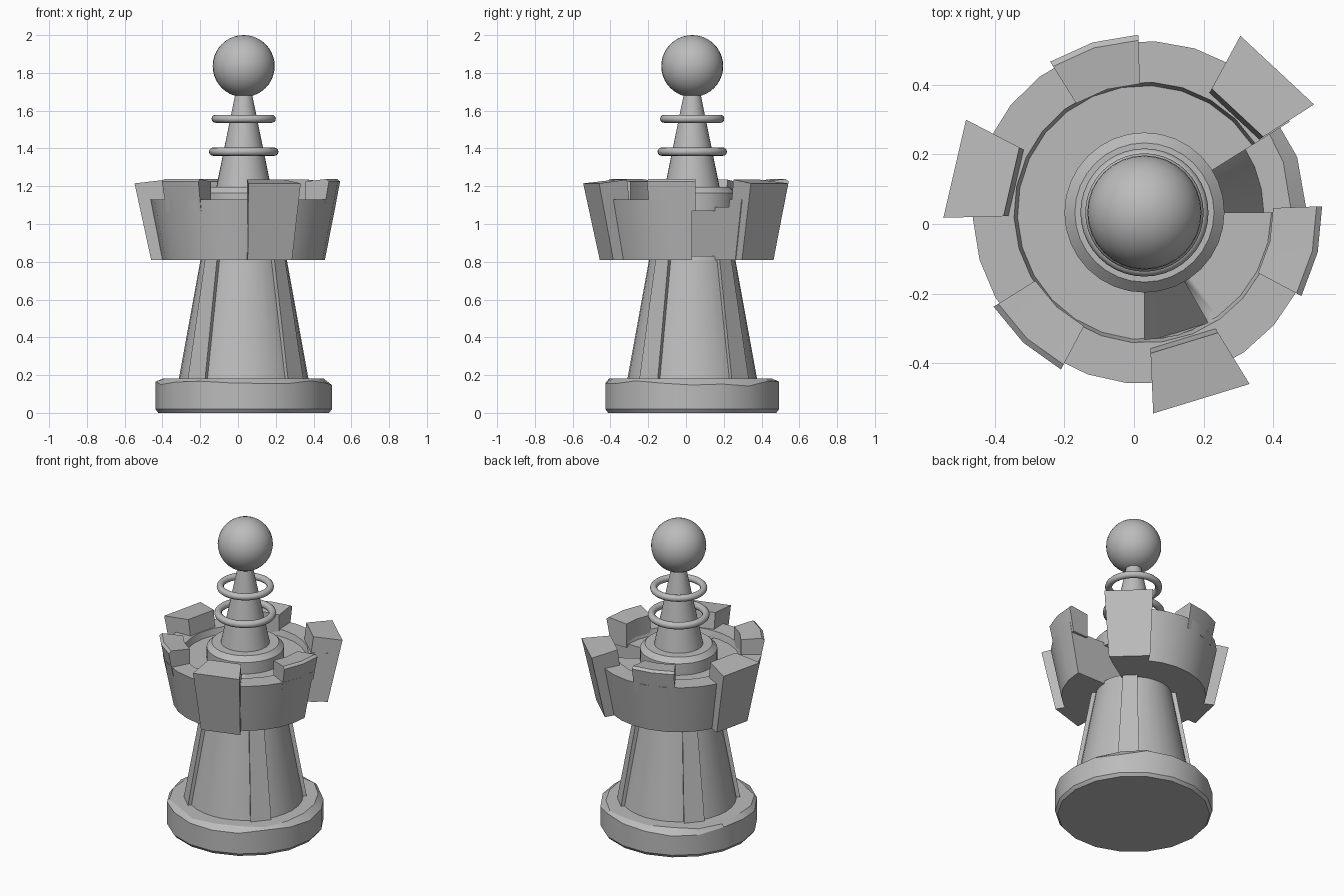
import bpy, bmesh, math, random
from mathutils import Vector

if "Cube" in bpy.data.objects:
    bpy.data.objects.remove(bpy.data.objects["Cube"])

random.seed(4)
CX, CY = 0.03, 0.033            # tower axis
FIRST = 47                      # direction of the first displaced block

grey = bpy.data.materials.new("stone grey")
grey.diffuse_color = (0.5, 0.5, 0.5, 1)
grey.use_nodes = True
grey.node_tree.nodes["Principled BSDF"].inputs["Base Color"].default_value = grey.diffuse_color


def finish(obj, angle=35):
    """Give the object its material and shading."""
    obj.data.materials.clear()
    obj.data.materials.append(grey)
    bpy.ops.object.select_all(action='DESELECT')
    obj.select_set(True)
    bpy.context.view_layer.objects.active = obj
    bpy.ops.object.shade_smooth_by_angle(angle=math.radians(angle))


def sweep(name, profile, start=0, end=360, steps=24, jitter=None, angle=35):
    """Turn a closed (radius, z) profile about the tower axis."""
    full = end - start >= 360
    bm = bmesh.new()
    rows = []
    for i in range(steps if full else steps + 1):
        a = math.radians(start + (end - start) * i / steps)
        rows.append([bm.verts.new((CX + r * math.cos(a), CY + r * math.sin(a), z))
                     for r, z in profile])
    n = len(profile)
    for i in range(steps):
        p, q = rows[i], rows[(i + 1) % len(rows)]
        for j in range(n):
            k = (j + 1) % n
            if profile[j][0] == 0 and profile[k][0] == 0:
                continue
            bm.faces.new((p[j], q[j], q[k], p[k]))
    if not full:
        bm.faces.new(rows[0])
        bm.faces.new(rows[-1][::-1])
    bmesh.ops.remove_doubles(bm, verts=bm.verts, dist=1e-5)
    if jitter:
        jitter(bm)
    bmesh.ops.recalc_face_normals(bm, faces=bm.faces)
    mesh = bpy.data.meshes.new(name)
    bm.to_mesh(mesh)
    bm.free()
    obj = bpy.data.objects.new(name, mesh)
    bpy.context.collection.objects.link(obj)
    finish(obj, angle)
    return obj


def chip_rim(bm):
    """Wear the upper edge of the base unevenly."""
    for v in bm.verts:
        radius = math.hypot(v.co.x - CX, v.co.y - CY)
        if v.co.z > 0.1 and radius > 0.4:
            if v.co.z < 0.17:
                v.co.z += random.uniform(-0.01, 0.022)
            else:
                s = random.uniform(0.94, 1.03)
                v.co.x = CX + (v.co.x - CX) * s
                v.co.y = CY + (v.co.y - CY) * s


# Round base
sweep("base", [(0, 0), (0.452, 0), (0.467, 0.02), (0.467, 0.15), (0.445, 0.182), (0, 0.182)],
      steps=18, jitter=chip_rim, angle=25)

# Tapered tower with four flat ribs
sweep("tower", [(0, 0.17), (0.345, 0.17), (0.225, 0.83), (0, 0.83)], steps=32)
for i, a in enumerate((-40, 45, 140, 226)):
    sweep(f"tower_rib_{i + 1}", [(0.28, 0.17), (0.367, 0.17), (0.25, 0.83), (0.17, 0.83)],
          a - 10, a + 10, 1)

# Flared crown with a sunken floor
crown = sweep("crown", [(0, 0.81), (0.43, 0.81), (0.493, 1.13), (0.375, 1.13),
                        (0.365, 1.09), (0, 1.09)], start=FIRST - 15)

# Sloping hole in the crown floor behind the front block
cutter = sweep("floor_cutter", [(0.215, 1.085), (0.365, 0.95), (0.365, 1.3), (0.215, 1.3)],
               FIRST + 240 - 17, FIRST + 240 + 13, 2)
cutter.hide_render = True
cutter.hide_viewport = True
cut = crown.modifiers.new("floor hole", 'BOOLEAN')
cut.operation = 'DIFFERENCE'
cut.solver = 'EXACT'
cut.object = cutter

# Battlements: three pushed-out full-height blocks alternating with three short ones
for i in range(3):
    a = FIRST + 120 * i
    sweep(f"displaced_block_{i + 1}", [(0.35, 0.81), (0.49, 0.81), (0.578, 1.215), (0.405, 1.235)],
          a - 14.5, a + 14.5, 1)
    b = a + 60
    sweep(f"battlement_{i + 1}", [(0.37, 1.07), (0.481, 1.07), (0.511, 1.225),
                                  (0.495, 1.238), (0.37, 1.225)], b - 15, b + 15, 2)

# Pedestal and tapered spire
sweep("pedestal", [(0, 1.07), (0.23, 1.07), (0.23, 1.165), (0.2, 1.195), (0, 1.195)], steps=32, angle=25)
sweep("spire", [(0, 1.18), (0.148, 1.18), (0.042, 1.7), (0, 1.7)], steps=32)

# Floating rings
for name, z, major, minor in (("lower_ring", 1.383, 0.162, 0.022), ("upper_ring", 1.557, 0.149, 0.021)):
    bpy.ops.mesh.primitive_torus_add(location=(CX, CY, z), major_radius=major, minor_radius=minor,
                                     major_segments=40, minor_segments=12)
    bpy.context.object.name = name
    finish(bpy.context.object, 60)

# Ball finial
bpy.ops.mesh.primitive_uv_sphere_add(location=(CX, CY, 1.836), radius=0.164, segments=32, ring_count=20)
bpy.context.object.name = "ball"
finish(bpy.context.object, 60)
